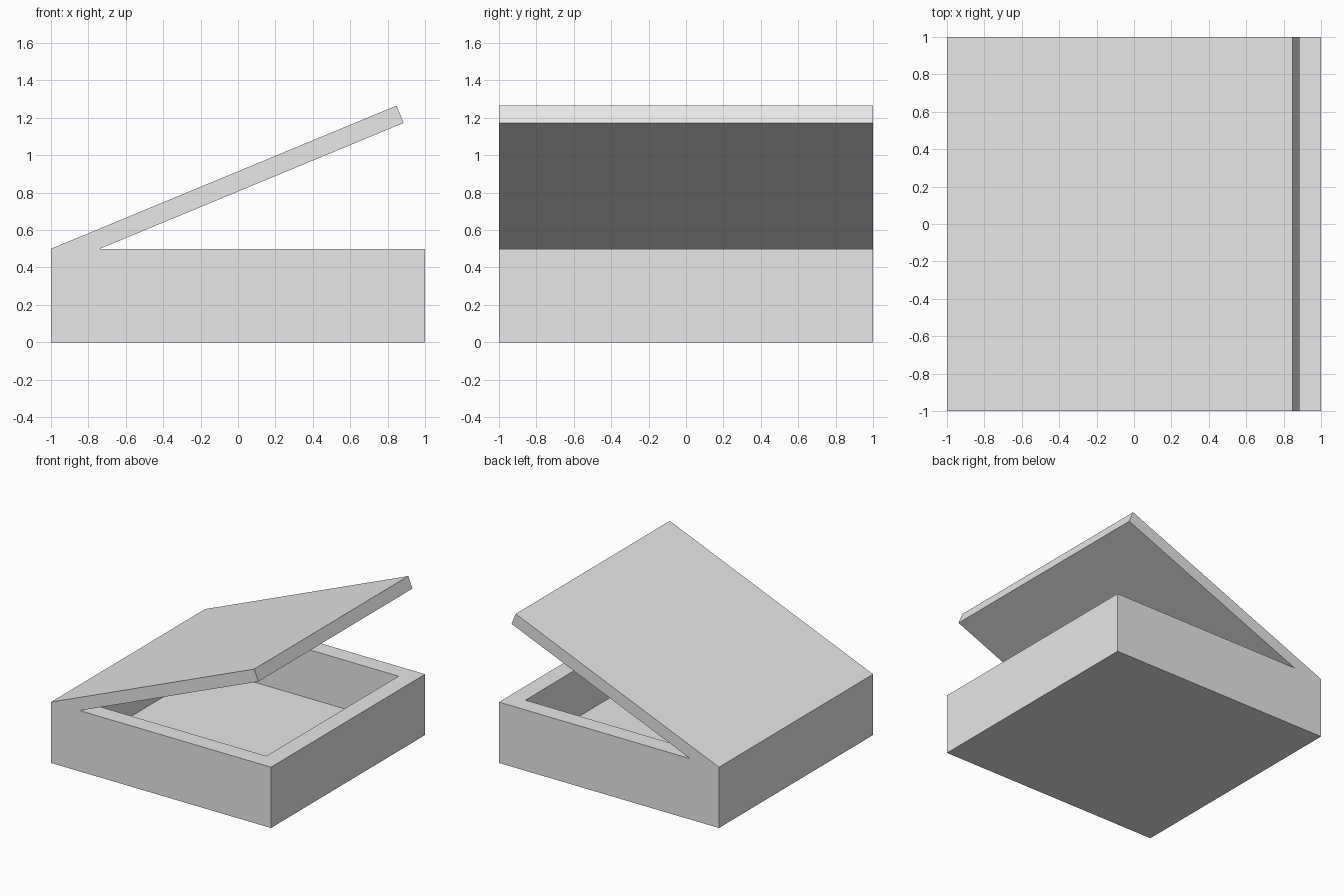
import bpy
import bmesh
import math
from mathutils import Matrix, Vector

old = bpy.data.objects.get("Cube")
if old:
    bpy.data.objects.remove(old, do_unlink=True)

# Single plain grey material
grey = bpy.data.materials.new("light grey")
grey.use_nodes = True
colour = (0.8, 0.8, 0.8, 1.0)
grey.diffuse_color = colour
grey.node_tree.nodes["Principled BSDF"].inputs["Base Color"].default_value = colour


def block(bm, low, high):
    """Add an axis-aligned cuboid between two corners."""
    low, high = Vector(low), Vector(high)
    matrix = Matrix.Translation((low + high) / 2) @ Matrix.Diagonal((*(high - low), 1))
    return bmesh.ops.create_cube(bm, size=1, matrix=matrix)["verts"]


def finish(bm, name):
    mesh = bpy.data.meshes.new(name)
    bm.to_mesh(mesh)
    bm.free()
    mesh.materials.append(grey)
    obj = bpy.data.objects.new(name, mesh)
    bpy.context.collection.objects.link(obj)
    return obj


HEIGHT, WALL, FLOOR = 0.5, 0.2, 0.1
LID_THICKNESS, LID_ANGLE = 0.1, math.radians(22.5)

# Box: inset the top face for the rim, then push it down to the floor
bm = bmesh.new()
block(bm, (-1, -1, 0), (1, 1, HEIGHT))
top = max(bm.faces, key=lambda f: f.calc_center_median().z)
bmesh.ops.inset_region(bm, faces=[top], thickness=WALL)
inner = bmesh.ops.extrude_discrete_faces(bm, faces=[top])["faces"][0]
bmesh.ops.translate(bm, verts=inner.verts, vec=(0, 0, FLOOR - HEIGHT))
bmesh.ops.recalc_face_normals(bm, faces=bm.faces)
finish(bm, "box")

# Lid: slab hung from its upper left edge and swung open
bm = bmesh.new()
block(bm, (0, -1, -LID_THICKNESS), (2, 1, 0))
lid = finish(bm, "lid")
lid.location = (-1, 0, HEIGHT)
lid.rotation_euler.y = -LID_ANGLE
